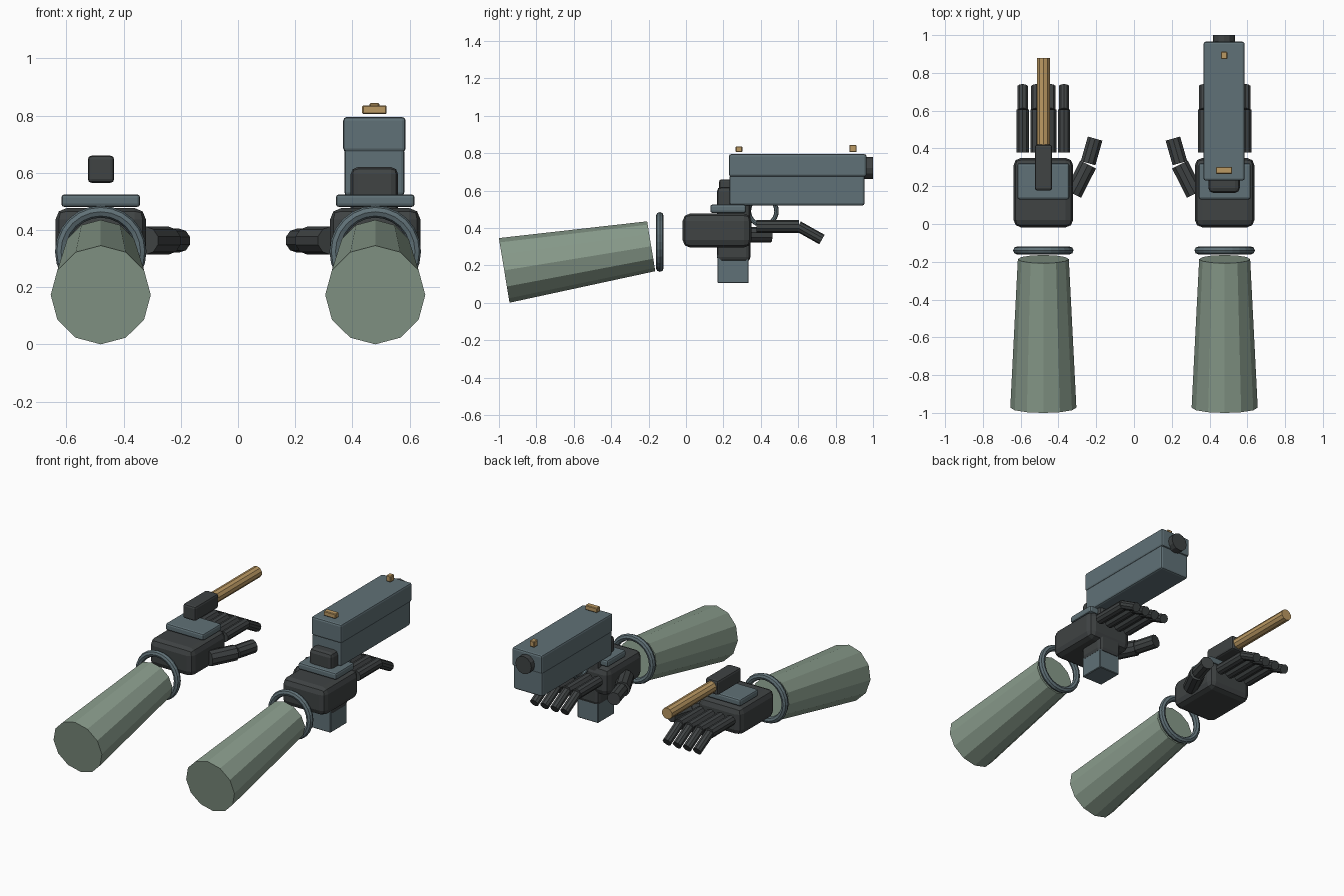
import bpy, bmesh, math
from mathutils import Vector, Matrix

if "Cube" in bpy.data.objects:
    bpy.data.objects.remove(bpy.data.objects["Cube"])


def material(name, rgb):
    m = bpy.data.materials.new(name)
    m.diffuse_color = (*rgb, 1)
    m.use_nodes = True
    m.node_tree.nodes["Principled BSDF"].inputs["Base Color"].default_value = m.diffuse_color
    return m


GREEN = material("sage_green", (0.25, 0.33, 0.26))
SLATE = material("slate_blue", (0.117, 0.165, 0.184))
DARK = material("charcoal", (0.050, 0.056, 0.057))
TAN = material("brass_tan", (0.50, 0.32, 0.125))


def finish(name, bm, mat):
    bmesh.ops.recalc_face_normals(bm, faces=bm.faces)
    me = bpy.data.meshes.new(name)
    bm.to_mesh(me)
    bm.free()
    me.materials.append(mat)
    ob = bpy.data.objects.new(name, me)
    bpy.context.collection.objects.link(ob)
    return ob


def box(name, lo, hi, mat, bevel=0.0, segments=2):
    lo, hi = Vector(lo), Vector(hi)
    bm = bmesh.new()
    bmesh.ops.create_cube(bm, size=1)
    for v in bm.verts:
        v.co = Vector((v.co[i] * (hi[i] - lo[i]) for i in range(3))) + (lo + hi) / 2
    if bevel:
        bmesh.ops.bevel(bm, geom=bm.edges[:], offset=bevel, segments=segments,
                        profile=0.5, affect='EDGES')
    return finish(name, bm, mat)


def rod(name, a, b, r1, r2, mat, sides=10):
    a, b = Vector(a), Vector(b)
    d = b - a
    bm = bmesh.new()
    bmesh.ops.create_cone(bm, cap_ends=True, segments=sides, radius1=r1, radius2=r2,
                          depth=d.length)
    rot = d.to_track_quat('Z', 'Y').to_matrix().to_4x4()
    bm.transform(Matrix.Translation((a + b) / 2) @ rot)
    return finish(name, bm, mat)


def torus(name, centre, axis, major, minor, mat, n=24, m=8):
    bm = bmesh.new()
    rows = []
    for i in range(n):
        t = 2 * math.pi * i / n
        rows.append([])
        for j in range(m):
            p = 2 * math.pi * j / m
            r = major + minor * math.cos(p)
            rows[-1].append(bm.verts.new((r * math.cos(t), r * math.sin(t), minor * math.sin(p))))
    for i in range(n):
        for j in range(m):
            k, l = (i + 1) % n, (j + 1) % m
            bm.faces.new((rows[i][j], rows[k][j], rows[k][l], rows[i][l]))
    rot = Vector(axis).to_track_quat('Z', 'Y').to_matrix().to_4x4()
    bm.transform(Matrix.Translation(centre) @ rot)
    return finish(name, bm, mat)


# Two mirrored arms: s = -1 is the left one, s = 1 the right one
for side, s in (("left", -1), ("right", 1)):
    cx = 0.48 * s
    rod(side + "_sleeve", (cx, -0.972, 0.173), (cx, -0.186, 0.302), 0.175, 0.135, GREEN, 12)
    torus(side + "_cuff_ring", (cx, -0.14, 0.325), (0, 1, 0), 0.139, 0.021, SLATE)
    box(side + "_palm", (cx - 0.158, -0.018, 0.295), (cx + 0.158, 0.35, 0.477), DARK, 0.04)
    box(side + "_hand_plate", (cx - 0.138, 0.13, 0.48), (cx + 0.138, 0.322, 0.525), SLATE, 0.012)
    # Fingers: straight base segment and drooping tip
    for i in range(4):
        x = cx + (i - 1.5) * 0.073
        rod(f"{side}_finger_base_{i + 1}", (x, 0.378, 0.408), (x, 0.605, 0.408),
            0.034, 0.034, DARK)
        rod(f"{side}_finger_tip_{i + 1}", (x, 0.60, 0.409), (x, 0.727, 0.338),
            0.029, 0.029, DARK)
    # Thumb points toward the middle
    rod(side + "_thumb_base", (0.322 * s, 0.16, 0.363), (0.243 * s, 0.315, 0.363),
        0.049, 0.049, DARK)
    rod(side + "_thumb_tip", (0.243 * s, 0.322, 0.363), (0.206 * s, 0.452, 0.363),
        0.042, 0.042, DARK)

# Baton floating above the left hand
box("baton_handle", (-0.525, 0.177, 0.565), (-0.433, 0.42, 0.66), DARK, 0.013)
rod("baton_shaft", (-0.479, 0.41, 0.613), (-0.479, 0.88, 0.613), 0.037, 0.037, TAN)

# Pistol in the right hand
gx = 0.477
box("pistol_frame", (gx - 0.105, 0.233, 0.52), (gx + 0.105, 0.955, 0.685), SLATE, 0.012)
box("pistol_slide", (gx - 0.109, 0.23, 0.673), (gx + 0.109, 0.965, 0.795), SLATE, 0.012)
box("pistol_grip", (gx - 0.083, 0.165, 0.22), (gx + 0.083, 0.345, 0.62), DARK, 0.025)
box("pistol_magazine", (gx - 0.075, 0.168, 0.105), (gx + 0.075, 0.335, 0.26), SLATE, 0.004, 1)
rod("pistol_muzzle", (gx, 0.93, 0.72), (gx, 1.0, 0.72), 0.058, 0.058, DARK, 12)
torus("trigger_guard", (gx, 0.41, 0.49), (1, 0, 0), 0.074, 0.012, SLATE)
box("rear_sight", (gx - 0.043, 0.265, 0.805), (gx + 0.043, 0.302, 0.836), TAN, 0.004, 1)
box("front_sight", (gx - 0.017, 0.873, 0.805), (gx + 0.017, 0.912, 0.844), TAN, 0.004, 1)
